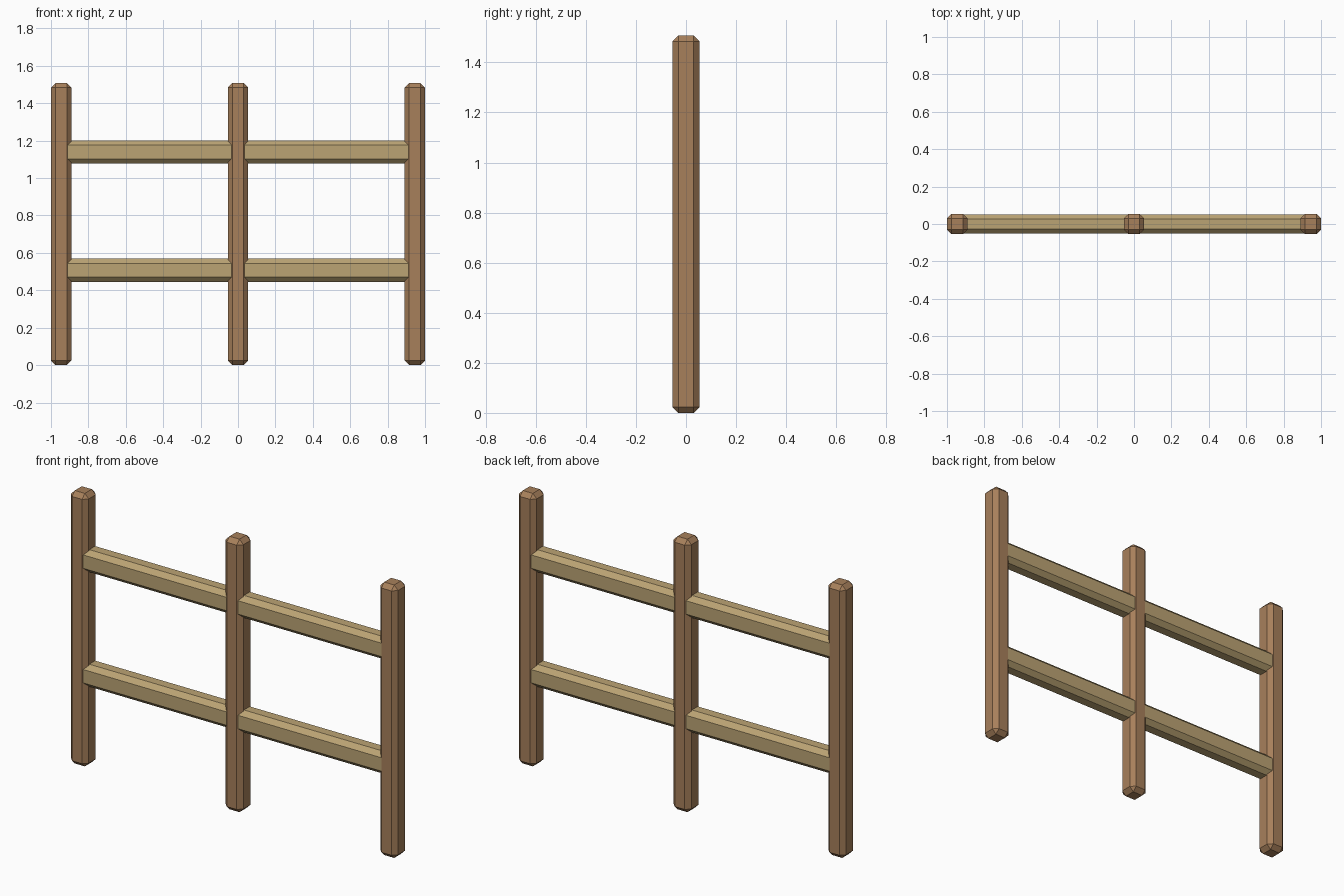
import bpy
import bmesh

if "Cube" in bpy.data.objects:
    bpy.data.objects.remove(bpy.data.objects["Cube"])


def material(name, rgb):
    m = bpy.data.materials.new(name)
    m.diffuse_color = (*rgb, 1.0)
    m.use_nodes = True
    m.node_tree.nodes["Principled BSDF"].inputs["Base Color"].default_value = m.diffuse_color
    return m


def beam(name, size, centre, chamfer, mat):
    """Box with flat chamfers on every edge."""
    bm = bmesh.new()
    bmesh.ops.create_cube(bm, size=1.0)
    bmesh.ops.scale(bm, vec=size, verts=bm.verts)
    bmesh.ops.bevel(bm, geom=bm.edges[:], offset=chamfer, segments=1,
                    affect='EDGES', profile=0.5)
    mesh = bpy.data.meshes.new(name)
    bm.to_mesh(mesh)
    bm.free()
    mesh.materials.append(mat)
    obj = bpy.data.objects.new(name, mesh)
    obj.location = centre
    bpy.context.collection.objects.link(obj)
    return obj


post_brown = material("post_brown", (0.39, 0.216, 0.105))
rail_tan = material("rail_tan", (0.50, 0.37, 0.175))

HEIGHT = 1.508
POST = 0.109
POST_X = 1.0 - POST / 2

# Three upright posts
for name, x in (("left_post", -POST_X), ("middle_post", 0), ("right_post", POST_X)):
    beam(name, (POST, POST, HEIGHT), (x, 0, HEIGHT / 2), 0.024, post_brown)

# Two rails on each side of the middle post, ends buried in the posts
for level, z in (("lower", 0.507), ("upper", 1.14)):
    for side, sx in (("left", -1), ("right", 1)):
        beam(f"{level}_{side}_rail", (POST_X, 0.101, 0.124),
             (sx * POST_X / 2, 0, z), 0.025, rail_tan)
